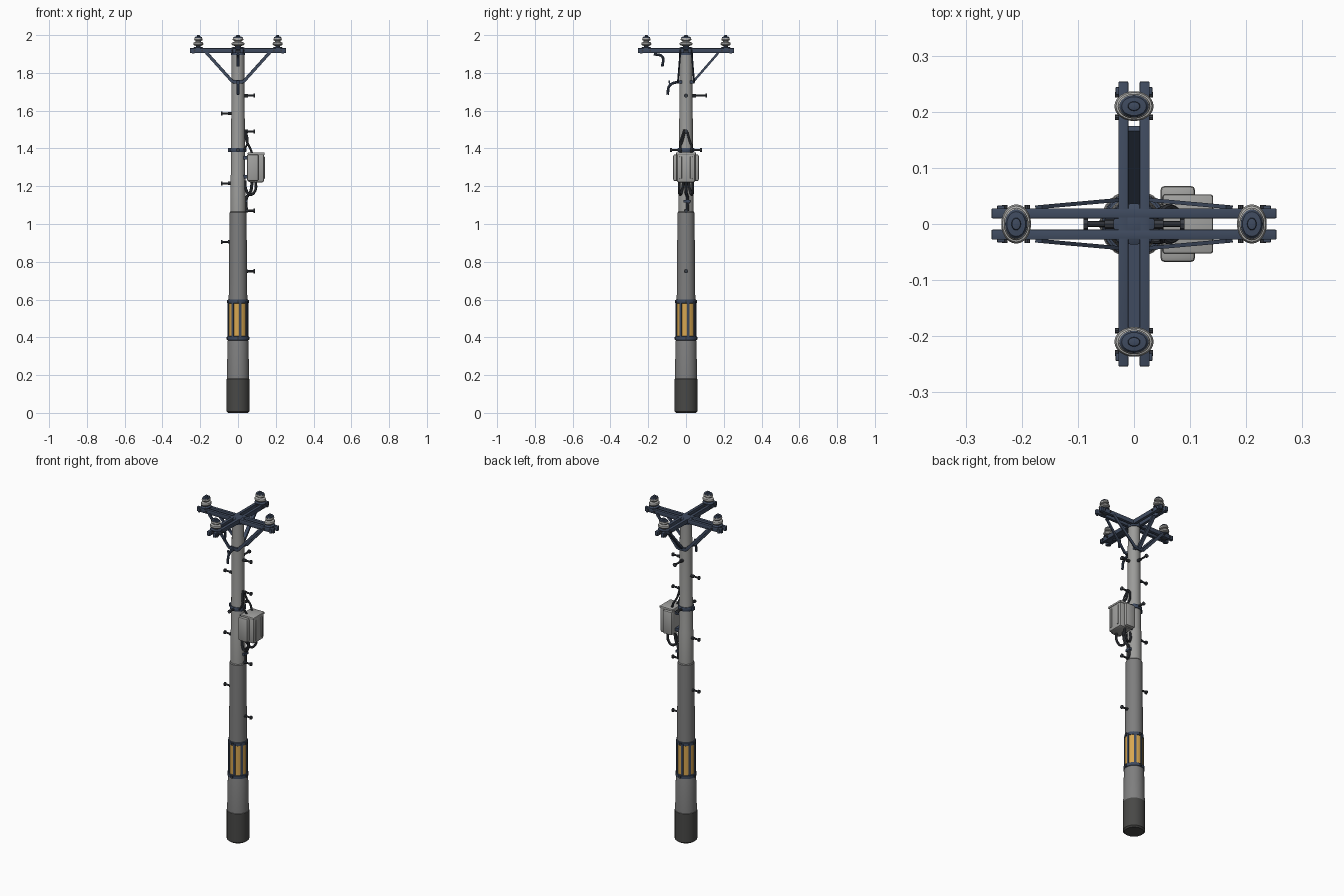
import bpy, bmesh, math
from mathutils import Vector, Matrix

if "Cube" in bpy.data.objects:
    bpy.data.objects.remove(bpy.data.objects["Cube"])


def material(name, rgb):
    m = bpy.data.materials.new(name)
    m.diffuse_color = (*rgb, 1)
    m.use_nodes = True
    m.node_tree.nodes["Principled BSDF"].inputs["Base Color"].default_value = m.diffuse_color
    return m


NAVY = material("navy steel", (0.05, 0.07, 0.115))
IRON = material("dark iron", (0.045, 0.05, 0.06))
LIGHT = material("light concrete", (0.33, 0.33, 0.32))
MID = material("mid concrete", (0.21, 0.21, 0.21))
BASE = material("dark base", (0.065, 0.065, 0.062))
YELLOW = material("warning yellow", (0.68, 0.38, 0.08))
GREY = material("box grey", (0.36, 0.36, 0.35))
CERAMIC = material("ceramic", (0.42, 0.42, 0.41))


def finish(name, bm, mats, smooth=True):
    me = bpy.data.meshes.new(name)
    bmesh.ops.recalc_face_normals(bm, faces=bm.faces)
    bm.to_mesh(me)
    bm.free()
    ob = bpy.data.objects.new(name, me)
    bpy.context.collection.objects.link(ob)
    for m in mats:
        me.materials.append(m)
    if smooth:
        bpy.ops.object.select_all(action='DESELECT')
        ob.select_set(True)
        bpy.context.view_layer.objects.active = ob
        bpy.ops.object.shade_smooth_by_angle(angle=math.radians(35))
    return ob


def lathe(name, profile, mats, at=(0, 0, 0), scale=(1, 1), n=24, rule=None):
    """Closed turned shape from (radius, z) points; rule gives the slot by height."""
    bm = bmesh.new()
    rings = [[bm.verts.new((at[0] + r * scale[0] * math.cos(2 * math.pi * i / n),
                            at[1] + r * scale[1] * math.sin(2 * math.pi * i / n),
                            at[2] + z)) for i in range(n)] for r, z in profile]
    bm.faces.new(rings[0])
    bm.faces.new(rings[-1])
    for a, b in zip(rings, rings[1:]):
        for i in range(n):
            j = (i + 1) % n
            bm.faces.new((a[i], a[j], b[j], b[i]))
    if rule:
        for f in bm.faces:
            f.material_index = rule(f.calc_center_median().z - at[2])
    return finish(name, bm, mats)


def box(name, center, size, mat, rot=None, bevel=0.0):
    bm = bmesh.new()
    bmesh.ops.create_cube(bm, size=1)
    bmesh.ops.scale(bm, vec=size, verts=bm.verts)
    if bevel:
        bmesh.ops.bevel(bm, geom=bm.edges[:], offset=bevel, segments=2, affect='EDGES', profile=0.5)
    M = Matrix.Translation(center) @ (rot.to_4x4() if rot else Matrix())
    bmesh.ops.transform(bm, matrix=M, verts=bm.verts)
    return finish(name, bm, [mat], bool(bevel))


def bar(name, p, q, w, t, mat):
    """Flat bar from p to q."""
    p, q = Vector(p), Vector(q)
    return box(name, (p + q) / 2, (w, t, (q - p).length), mat,
               (q - p).to_track_quat('Z', 'Y').to_matrix())


def pipe(name, pts, r, mat):
    """Round rod or bent cable through the points."""
    cu = bpy.data.curves.new(name, 'CURVE')
    cu.dimensions = '3D'
    cu.bevel_depth, cu.bevel_resolution, cu.use_fill_caps = r, 2, True
    sp = cu.splines.new('BEZIER')
    sp.bezier_points.add(len(pts) - 1)
    sp.resolution_u = 6 if len(pts) > 2 else 1
    for b, p in zip(sp.bezier_points, pts):
        b.co = p
        b.handle_left_type = b.handle_right_type = 'AUTO' if len(pts) > 2 else 'VECTOR'
    tmp = bpy.data.objects.new(name + "_curve", cu)
    bpy.context.collection.objects.link(tmp)
    bpy.context.view_layer.update()
    me = bpy.data.meshes.new_from_object(tmp.evaluated_get(bpy.context.evaluated_depsgraph_get()))
    bpy.data.objects.remove(tmp)
    bm = bmesh.new()
    bm.from_mesh(me)
    for f in bm.faces:
        f.material_index = 0
    return finish(name, bm, [mat])


# pole: dark foot, mid grey lower part, light upper part
lathe("pole", [(0.052, 0), (0.061, 0.008), (0.061, 0.18), (0.059, 0.181), (0.055, 0.38),
               (0.05, 0.40), (0.049, 0.58), (0.049, 0.62), (0.045, 1.06), (0.041, 1.065),
               (0.04, 1.25), (0.038, 1.26), (0.033, 1.92)],
      [BASE, MID, LIGHT], n=32, rule=lambda z: 0 if z < 0.18 else 1 if z < 1.063 else 2)

# warning band with navy bars and clamp rings
lathe("warning_band", [(0.051, 0.40), (0.051, 0.585)], [YELLOW], n=32)
for i in range(8):
    a = math.radians(45 * i + 12)
    box("band_bar", (0.051 * math.cos(a), 0.051 * math.sin(a), 0.492), (0.008, 0.013, 0.195),
        NAVY, Matrix.Rotation(a, 3, 'Z'))
for z, r in ((0.395, 0.057), (0.59, 0.053)):
    lathe("clamp_ring", [(r - .004, z - .011), (r, z - .009), (r, z + .009), (r - .004, z + .011)],
          [NAVY], n=32)
    for a in (0, 90, 180, 270):
        c, s = math.cos(math.radians(a)), math.sin(math.radians(a))
        box("clamp_lug", (c * r, s * r, z), (.01, .012, .014), IRON, Matrix.Rotation(math.radians(a), 3, 'Z'))

# crossarms: paired beams along x and y, with end clips and elliptical insulators
for turn in (0, 90):
    R = Matrix.Rotation(math.radians(turn), 3, 'Z')
    for s in (-1, 1):
        box("crossarm_beam", R @ Vector((0, s * .019, 1.918)), (.508, .018, .026), NAVY, R, .002)
        bx = s * .21
        box("arm_spacer", R @ Vector((bx, 0, 1.918)), (.03, .03, .018), IRON, R)
        for t in (-1, 1):
            box("arm_clip", R @ Vector((s * .237, t * .028, 1.914)), (.014, .01, .022), NAVY, R, .002)
            pipe("arm_bolt", [R @ Vector((bx + t * .02, -.034, 1.918)),
                              R @ Vector((bx + t * .02, .034, 1.918))], .005, IRON)
        at = R @ Vector((bx, 0, 1.93))
        sc = (.76, 1) if turn == 0 else (1, .76)
        lathe("insulator_foot", [(.034, 0), (.034, .005), (.016, .008), (.016, .016)], [NAVY], at, sc)
        lathe("insulator", [(.018, .013), (.032, .017), (.035, .023), (.032, .031), (.018, .035),
                            (.018, .039), (.027, .042), (.029, .047), (.026, .054), (.014, .057)],
              [CERAMIC], at, sc)
        lathe("insulator_cap", [(.024, .053), (.026, .056), (.022, .061), (.011, .062),
                                (.01, .069), (.006, .07)], [NAVY], at, sc)
lathe("pole_cap", [(.037, 1.895), (.037, 1.925), (.025, 1.931)], [NAVY])
box("front_arm_plate", (0, -.12, 1.912), (.02, .2, .008), NAVY)

# braces: splayed pairs left and right, single at the back
for s in (-1, 1):
    for t in (-1, 1):
        bar("side_brace", (s * .17, t * .03, 1.91), (s * .026, t * .043, 1.75), .007, .016, NAVY)
    bar("brace_strap", (s * .02, -.046, 1.752), (s * .02, .046, 1.752), .012, .014, NAVY)
    box("brace_foot", (0, s * .042, 1.753), (.05, .008, .02), NAVY)
bar("back_brace", (0, .17, 1.905), (0, .035, 1.75), .02, .012, NAVY)

# broken front brace: two bent stubs
pipe("broken_brace_top", [(0, -.17, 1.9), (0, -.125, 1.885), (0, -.125, 1.835)], .007, NAVY)
pipe("broken_brace_bottom", [(0, -.03, 1.755), (0, -.085, 1.735), (0, -.098, 1.685)], .007, NAVY)
bar("broken_brace_tab", (0, -.085, 1.735), (0, -.09, 1.76), .014, .008, NAVY)


# climbing pegs with heads
def peg(d, z, length):
    d = Vector(d)
    up = Vector((0, 0, z))
    pipe("climbing_peg", [up + d * .03, up + d * length], .0055, IRON)
    pipe("peg_head", [up + d * (length - .008), up + d * length], .011, IRON)
    pipe("peg_collar", [up + d * .03, up + d * .053], .009, IRON)


for z in (1.68, 1.49, 1.07, 0.75):
    peg((1, 0, 0), z, .09)
for z in (1.585, 1.215, 0.905):
    peg((-1, 0, 0), z, .09)
peg((0, 1, 0), 1.68, .11)

# equipment box with side bulges, lid and mounting brackets
box("equipment_box", (.096, 0, 1.298), (.084, .098, .155), GREY, None, .01)
for s in (-1, 1):
    box("box_side_bulge", (.078, s * .05, 1.298), (.062, .036, .14), GREY, None, .008)
    box("box_front_rib", (.138, s * .028, 1.298), (.008, .012, .12), GREY, None, .003)
box("box_lid", (.096, 0, 1.372), (.09, .106, .014), GREY, None, .005)
for z in (1.25, 1.35):
    box("box_bracket", (.045, 0, z), (.03, .05, .018), NAVY)
lathe("box_clamp_band", [(.042, 1.38), (.044, 1.383), (.044, 1.4), (.042, 1.403)], [NAVY])
for s in (-1, 1):
    pipe("band_bolt", [(0, s * .035, 1.392), (0, s * .085, 1.392)], .006, IRON)
    pipe("band_bolt_head", [(0, s * .075, 1.392), (0, s * .085, 1.392)], .01, IRON)
box("band_lug", (-.046, 0, 1.392), (.012, .02, .02), NAVY)

# cables above and below the box
for s in (-1, 1):
    pipe("upper_cable", [(.075, s * .025, 1.375), (.06, s * .03, 1.41), (.045, s * .02, 1.44),
                         (.036, s * .008, 1.485)], .006, IRON)
    pipe("lower_cable", [(.095, s * .035, 1.225), (.09, s * .036, 1.175), (.065, s * .03, 1.155),
                         (.042, s * .02, 1.185), (.038, s * .012, 1.23)], .007, IRON)
pipe("drop_cable", [(.075, 0, 1.225), (.066, 0, 1.17), (.046, .008, 1.14), (.044, .008, 1.07)], .008, IRON)
box("cable_clip", (.044, .006, 1.12), (.014, .036, .014), NAVY)
pipe("hook_rod", [(.03, -.03, 1.39), (.05, -.03, 1.43), (.04, -.01, 1.5)], .005, IRON)
